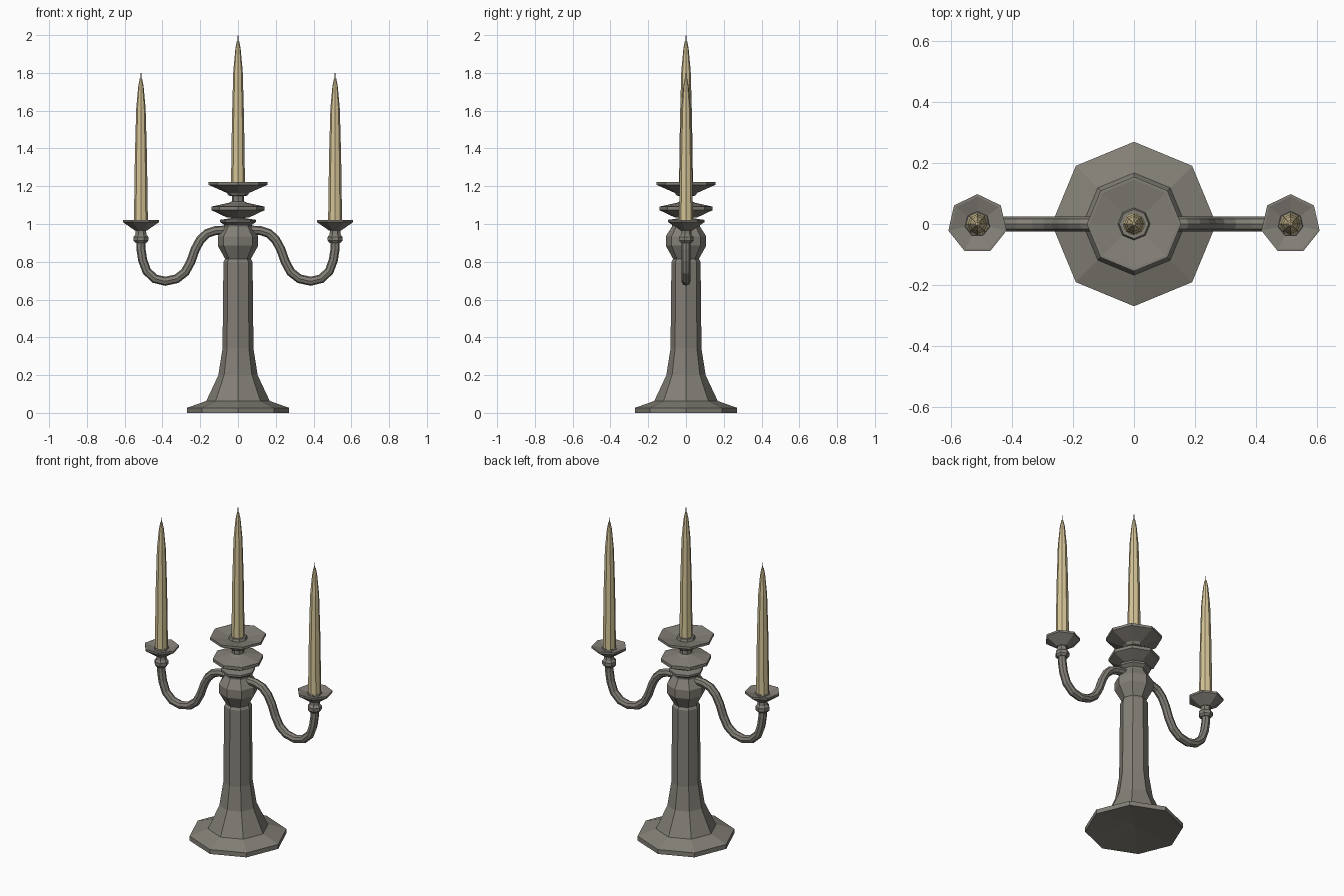
import bpy, bmesh
from math import sin, cos, pi
from mathutils import Vector

if "Cube" in bpy.data.objects:
    bpy.data.objects.remove(bpy.data.objects["Cube"])


def material(name, rgb):
    m = bpy.data.materials.new(name)
    m.diffuse_color = (*rgb, 1)
    m.use_nodes = True
    m.node_tree.nodes["Principled BSDF"].inputs["Base Color"].default_value = m.diffuse_color
    return m


METAL = material("aged_metal", (0.23, 0.215, 0.185))
WAX = material("wax", (0.66, 0.55, 0.31))
WICK = material("wick_fibre", (0.12, 0.1, 0.08))


def finish(name, bm, mat):
    bmesh.ops.remove_doubles(bm, verts=bm.verts, dist=1e-5)
    bmesh.ops.recalc_face_normals(bm, faces=bm.faces)
    me = bpy.data.meshes.new(name)
    bm.to_mesh(me)
    bm.free()
    me.materials.append(mat)
    ob = bpy.data.objects.new(name, me)
    bpy.context.collection.objects.link(ob)
    return ob


def bridge(bm, rings):
    n = len(rings[0])
    for a, b in zip(rings, rings[1:]):
        for i in range(n):
            j = (i + 1) % n
            bm.faces.new((a[i], a[j], b[j], b[i]))


def lathe(name, profile, sides, x=0, mat=METAL):
    """Faceted turned part from (radius, z) pairs, one corner facing +y."""
    bm = bmesh.new()
    rings = []
    for r, z in profile:
        r = max(r, 1e-7)
        rings.append([bm.verts.new((x + r * sin(2 * pi * i / sides),
                                    r * cos(2 * pi * i / sides), z))
                      for i in range(sides)])
    bridge(bm, rings)
    bmesh.ops.remove_doubles(bm, verts=bm.verts, dist=1e-5)
    bmesh.ops.dissolve_degenerate(bm, edges=bm.edges, dist=1e-5)
    return finish(name, bm, mat)


def sweep(name, path, radius, sides, side):
    """Tube along a path in the xz plane; side = -1 or 1 mirrors it."""
    pts = [Vector((side * x, 0, z)) for x, z in path]
    bm = bmesh.new()
    rings = []
    for k, p in enumerate(pts):
        t = (pts[min(k + 1, len(pts) - 1)] - pts[max(k - 1, 0)]).normalized()
        n = Vector((-t.z, 0, t.x))
        rings.append([bm.verts.new(p + radius * (cos(2 * pi * i / sides) * n
                                   + sin(2 * pi * i / sides) * Vector((0, 1, 0))))
                      for i in range(sides)])
    bridge(bm, rings)
    bm.faces.new(rings[0])
    bm.faces.new(rings[-1])
    return finish(name, bm, METAL)


def candle(label, x, z):
    lathe(label + "_candle", [(0, z), (.037, z), (.032, z + .35), (.025, z + .6),
                              (.014, z + .72), (.006, z + .76), (0, z + .762)], 8, x, WAX)
    lathe(label + "_wick", [(0, z + .75), (.003, z + .75), (.002, z + .79),
                            (0, z + .79)], 4, x, WICK)


# foot and column, hollowed slightly underneath
lathe("base_column", [(0, .03), (.27, 0), (.27, .027), (.168, .063), (.104, .2),
                      (.082, .34), (.077, .8), (.062, .825), (0, .825)], 8)
# bulb that carries the arms, with its collar
lathe("bulb", [(0, .81), (.065, .81), (.107, .885), (.107, .935), (.075, .985),
               (.075, .995), (0, .995)], 8)
lathe("collar", [(0, .99), (.065, .99), (.095, 1.01), (.095, 1.022), (.04, 1.03),
                 (.035, 1.045), (0, 1.045)], 8)
# middle disc and its neck
lathe("middle_disc", [(0, 1.035), (.06, 1.035), (.14, 1.073), (.14, 1.092),
                      (.05, 1.112), (.033, 1.12), (.033, 1.15), (0, 1.15)], 8)
# top drip pan
lathe("top_pan", [(0, 1.145), (.05, 1.15), (.06, 1.165), (.155, 1.207), (.155, 1.222),
                  (.145, 1.222), (.053, 1.205), (.048, 1.22), (0, 1.22)], 8)
candle("centre", 0, 1.208)

# side arms, sockets, pans and candles
ARM = [(.06, .968), (.12, .965), (.165, .95), (.2, .915), (.227, .865), (.25, .8),
       (.28, .745), (.325, .71), (.385, .697), (.44, .71), (.483, .75),
       (.505, .81), (.514, .87), (.514, .93)]
for side, label in ((-1, "left"), (1, "right")):
    x = side * .514
    sweep(label + "_arm", ARM, .024, 8, side)
    lathe(label + "_socket", [(0, .9), (.03, .9), (.04, .912), (.04, .932), (.03, .944),
                              (.027, .975), (0, .975)], 7, x)
    lathe(label + "_pan", [(0, .965), (.032, .965), (.098, 1.01), (.098, 1.022),
                           (.09, 1.022), (.042, 1.008), (.04, 1.015), (0, 1.015)], 7, x)
    candle(label, x, 1.01)
